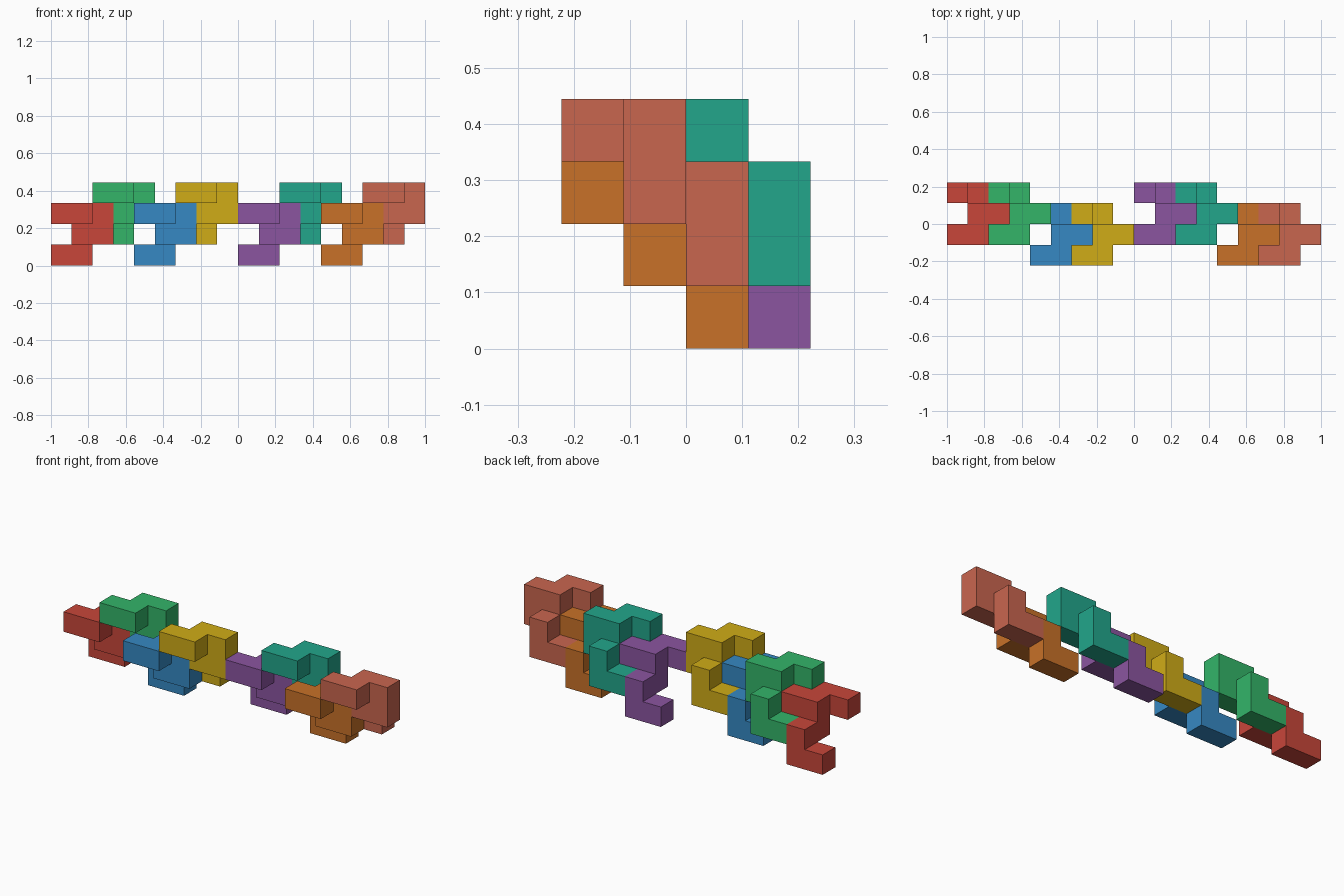
import bpy, bmesh
from mathutils import Vector

if "Cube" in bpy.data.objects:
    bpy.data.objects.remove(bpy.data.objects["Cube"])

U = 1 / 9  # edge length of one cell
ORIGIN = Vector((-9, -2, 0))

# Cells of the one repeated piece: upper S, lower tabs, rear foot
PIECE = [(0, 1, 2), (1, 1, 2), (1, 2, 2), (2, 2, 2),
         (2, 2, 1), (1, 2, 1),
         (1, 3, 1), (1, 3, 0), (0, 3, 0)]


def linear(hex_code):
    def conv(c):
        return c / 12.92 if c <= 0.04045 else ((c + 0.055) / 1.055) ** 2.4
    return tuple(conv(int(hex_code[i:i + 2], 16) / 255) for i in (0, 2, 4)) + (1,)


def cell_face(axis, sign):
    """Corners of one cell face, wound outward."""
    a, b = (axis + 1) % 3, (axis + 2) % 3
    pts = []
    for s, t in ((0, 0), (1, 0), (1, 1), (0, 1)):
        p = [0, 0, 0]
        p[axis], p[a], p[b] = (1 if sign > 0 else 0), s, t
        pts.append(Vector(p))
    return pts if sign > 0 else pts[::-1]


def make_piece(name, shift, hex_code):
    bm = bmesh.new()
    for cell in PIECE:
        for axis in range(3):
            for sign in (-1, 1):
                near = list(cell)
                near[axis] += sign
                if tuple(near) in PIECE:
                    continue  # inner face
                base = Vector(cell) + Vector(shift) + ORIGIN
                bm.faces.new([bm.verts.new((base + p) * U) for p in cell_face(axis, sign)])
    bmesh.ops.remove_doubles(bm, verts=bm.verts, dist=1e-4)
    bmesh.ops.dissolve_limit(bm, angle_limit=0.01, verts=bm.verts, edges=bm.edges)
    mesh = bpy.data.meshes.new(name)
    bm.to_mesh(mesh)
    bm.free()
    mat = bpy.data.materials.new(name + "_colour")
    mat.diffuse_color = linear(hex_code)
    mat.use_nodes = True
    mat.node_tree.nodes["Principled BSDF"].inputs["Base Color"].default_value = mat.diffuse_color
    mesh.materials.append(mat)
    bpy.context.collection.objects.link(bpy.data.objects.new(name, mesh))


# Two groups of four pieces, each piece stepped from the last
COLOURS = [("red", "C8463A"), ("green", "33B569"), ("blue", "3689C3"), ("yellow", "D0AC17"),
           ("purple", "8B55A0"), ("teal", "22A68B"), ("orange", "C87128"), ("salmon", "C9664F")]
for n, (colour, code) in enumerate(COLOURS):
    group, step = divmod(n, 4)
    pair, upper = divmod(step, 2)
    make_piece(colour + "_block", (9 * group + 4 * pair + 2 * upper, -pair, upper), code)
